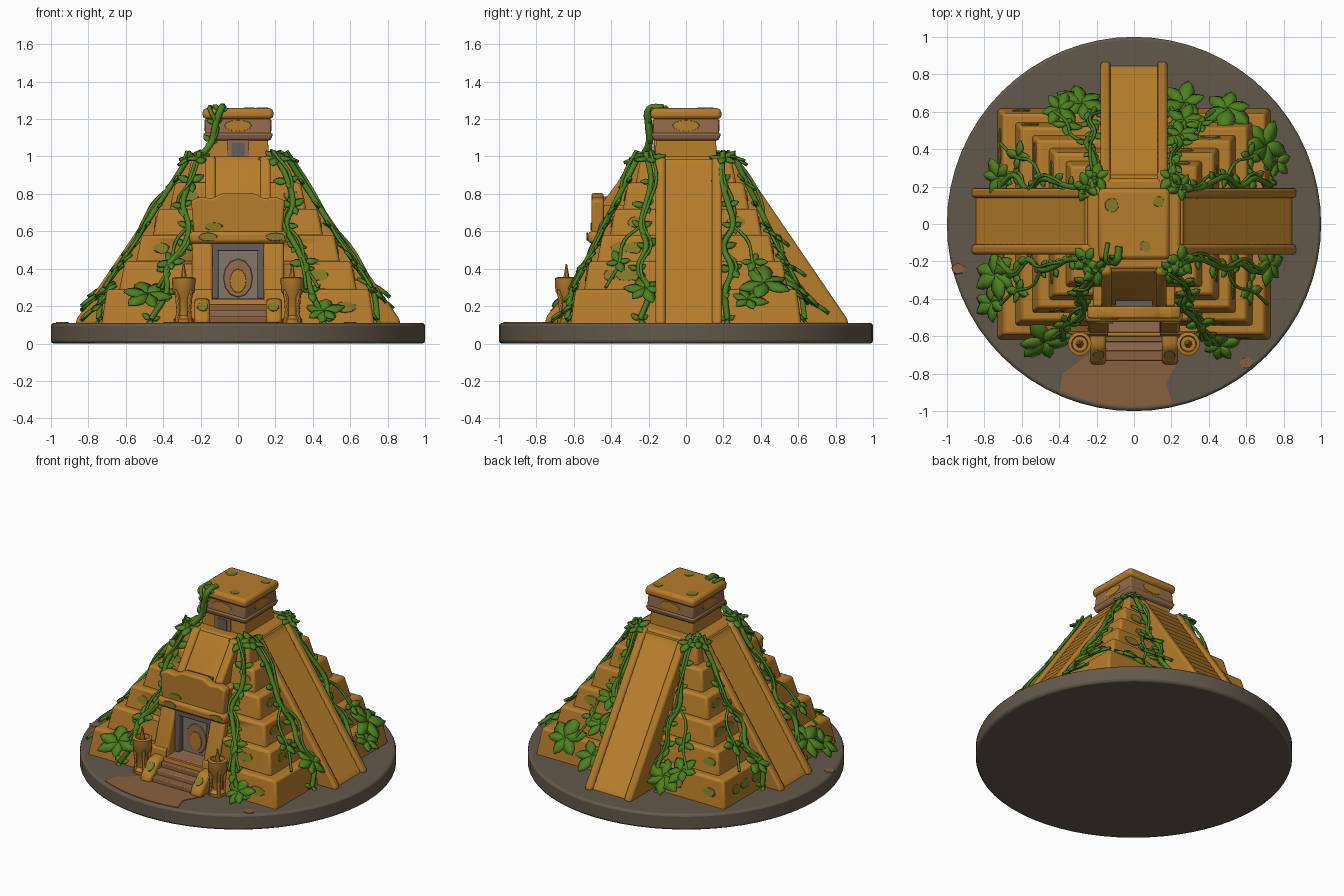
import bpy, bmesh, math, random
from mathutils import Matrix, Vector

random.seed(4)
if "Cube" in bpy.data.objects:
    bpy.data.objects.remove(bpy.data.objects["Cube"])


def material(name, *rgb):
    m = bpy.data.materials.new(name)
    m.use_nodes = True
    m.diffuse_color = (*rgb, 1)
    m.node_tree.nodes["Principled BSDF"].inputs["Base Color"].default_value = (*rgb, 1)
    return m


STONE = material("ochre stone", .47, .205, .024)
GREEN = material("leaf green", .075, .215, .013)
MOSS = material("moss", .23, .2, .02)
GROUND = material("grey earth", .125, .098, .07)
SAND = material("brown sand", .25, .12, .05)
TRIM = material("brown trim", .29, .145, .07)
GREY = material("door grey", .13, .112, .105)
PALE = material("door panel", .23, .18, .14)


def finish(name, bm, mat, bevel=0.0, matrix=None):
    """Turn a bmesh into a named, softly shaded object."""
    bmesh.ops.recalc_face_normals(bm, faces=bm.faces)
    mesh = bpy.data.meshes.new(name)
    bm.to_mesh(mesh)
    bm.free()
    mesh.materials.append(mat)
    ob = bpy.data.objects.new(name, mesh)
    bpy.context.collection.objects.link(ob)
    if matrix:
        ob.matrix_world = matrix
    if bevel:
        mod = ob.modifiers.new("soft edges", 'BEVEL')
        mod.width, mod.segments = bevel, 2
    bpy.ops.object.select_all(action='DESELECT')
    ob.select_set(True)
    bpy.context.view_layer.objects.active = ob
    bpy.ops.object.shade_smooth_by_angle(angle=math.radians(40))
    return ob


def prism(name, pts, axis, a, b, mat, bevel=0.0, matrix=None):
    """Extrude a profile along an axis from a to b."""
    order = {'x': lambda p, h: (h, *p), 'y': lambda p, h: (p[0], h, p[1]), 'z': lambda p, h: (*p, h)}[axis]
    bm = bmesh.new()
    lo, hi = [[bm.verts.new(order(p, h)) for p in pts] for h in (a, b)]
    bm.faces.new(lo)
    bm.faces.new(hi)
    for i in range(len(pts)):
        j = (i + 1) % len(pts)
        bm.faces.new((lo[i], lo[j], hi[j], hi[i]))
    return finish(name, bm, mat, bevel, matrix)


def block(name, x0, x1, y0, y1, z0, z1, mat, bevel=0.0):
    return prism(name, [(x0, y0), (x1, y0), (x1, y1), (x0, y1)], 'z', z0, z1, mat, bevel)


def frustum(name, bottom, top, z0, z1, mat, bevel=0.0):
    """Tapered block given by its half sizes below and above."""
    bm = bmesh.new()
    bmesh.ops.create_cube(bm, size=2)
    for v in bm.verts:
        hx, hy = top if v.co.z > 0 else bottom
        v.co = (v.co.x * hx, v.co.y * hy, z1 if v.co.z > 0 else z0)
    return finish(name, bm, mat, bevel)


def half_x(z):
    return min(.73, .70 - .641 * (z - .29))


def half_y(z):
    return min(.62, .59 - .493 * (z - .29))


def place(side, u, z, off=0.0):
    """Point on the sloping envelope; sides are front, +x, back, -x."""
    dx, dy = half_x(z) + off, half_y(z) + off
    return Vector([(u, -dy, z), (dx, u, z), (u, dy, z), (-dx, u, z)][side])


# Round base with a sandy patch at the entrance
bm = bmesh.new()
bmesh.ops.create_cone(bm, cap_ends=True, segments=64, radius1=1, radius2=1, depth=.11,
                      matrix=Matrix.Translation((0, 0, .055)))
finish("round_base", bm, GROUND, .015)
rim = [(.975 * math.sin(a), -.975 * math.cos(a)) for a in [-.42 + .07 * i for i in range(10)]]
prism("sand_patch", rim + [(.17, -.85), (.24, -.72), (-.25, -.7), (-.38, -.8)], 'z', .108, .114, SAND)

# Stepped pyramid with a recess for the doorway
recess = block("doorway_cutter", -.14, .14, -.8, -.445, .235, .545, GREY)
recess.hide_render = recess.hide_viewport = True
levels = [.10, .29, .44, .58, .72, .86, 1.0]
for i, (z0, z1) in enumerate(zip(levels, levels[1:])):
    hx, hy = half_x(z1), half_y(z1)
    tier = frustum(f"tier_{i + 1}", (hx + .032, hy + .03), (hx, hy), z0 - .01, z1, STONE, .015)
    if i < 3:
        cut = tier.modifiers.new("doorway", 'BOOLEAN')
        cut.operation, cut.object = 'DIFFERENCE', recess

# Long worn stairways on the back and both flanks
STEPS = 18
for name, angle, shift in (("back", 0, 0), ("left", -90, .015), ("right", 90, .015)):
    m = Matrix.Translation((0, shift, 0)) @ Matrix.Rotation(math.radians(angle), 4, 'Z')
    flight = [(.2, .1)]
    for s in range(STEPS):
        y, z = .85 - s * .6 / STEPS, .1 + s * .89 / STEPS
        flight += [(y, z), (y - .022, z + .043)]
    flight.append((.2, .99))
    prism(name + "_steps", flight, 'x', -.14, .14, STONE, 0, m)
    for k in (-1, 1):
        rail = [(.2, .1), (.87, .1), (.86, .135), (.27, 1.0), (.2, 1.0)]
        prism(name + "_stair_rail", rail, 'x', k * .125, k * .178, STONE, .015, m)

# Temple on top
frustum("temple_wall", (.165, .165), (.16, .16), .98, 1.1, STONE, .006)
frustum("temple_cornice", (.175, .175), (.188, .188), 1.085, 1.125, TRIM, .012)
frustum("temple_frieze", (.178, .178), (.172, .172), 1.12, 1.21, TRIM, .008)
frustum("temple_roof", (.19, .19), (.188, .188), 1.2, 1.258, STONE, .02)
block("temple_door_frame", -.06, .06, -.171, -.163, .99, 1.09, TRIM)
block("temple_door", -.035, .035, -.174, -.166, 1.0, 1.075, GREY)

# Upper front stair behind the portal
prism("front_ramp", [(-.15, .5), (-.43, .5), (-.43, .75), (-.25, .99), (-.15, .99)], 'x', -.14, .14, STONE, .008)
for k in (-1, 1):
    prism("front_ramp_rail", [(-.15, .5), (-.445, .5), (-.445, .755), (-.265, 1.0), (-.15, 1.0)],
          'x', k * .12, k * .175, STONE, .012)
block("slab_prop", -.1, .1, -.442, -.41, .72, .785, GREY)

# Entrance portal
block("portal_core", -.22, .22, -.44, -.2, .1, .74, STONE, .01)
for k in (-1, 1):
    prism("portal_pillar", [(-.3, .1), (-.6, .1), (-.59, .26), (-.49, .57), (-.3, .57)],
          'x', k * .135, k * .245, STONE, .015)
    prism("step_cheek", [(-.55, .1), (-.755, .1), (-.745, .15), (-.66, .235), (-.55, .245)],
          'x', k * .15, k * .235, STONE, .02)
    block("door_jamb", *sorted((k * .105, k * .14)), -.5, -.43, .24, .53, GREY, .006)
block("door_head", -.14, .14, -.5, -.43, .495, .55, GREY, .006)
block("door_panel", -.11, .11, -.455, -.43, .24, .5, PALE)
wave = [(-.25, .765), (-.2, .785), (-.14, .775), (-.08, .805), (.08, .805), (.14, .775), (.2, .785), (.25, .765)]
prism("portal_slab", [(.235, .55), (-.235, .55)] + wave, 'y', -.505, -.44, STONE, .012)
block("slab_lip", -.26, .26, -.525, -.44, .535, .6, STONE, .02)
for s in range(4):
    block("front_step", -.16, .16, -.73 + s * .05, -.42, .1, .145 + s * .032, TRIM if s % 2 else SAND, .006)


# Flat discs: door emblem, frieze ovals, moss and sand spots
def patch(name, centre, normal, w, h, mat, sides=12, ragged=0.0):
    bm = bmesh.new()
    rot = Vector(normal).to_track_quat('Z', 'Y').to_matrix().to_4x4()
    bmesh.ops.create_cone(bm, cap_ends=True, segments=sides, radius1=1, radius2=.95, depth=.008)
    for v in bm.verts:
        r = 1 + random.uniform(-ragged, ragged)
        v.co.x *= w * r
        v.co.y *= h * r
    return finish(name, bm, mat, 0, Matrix.Translation(centre) @ rot)


patch("door_emblem_ring", (0, -.457, .35), (0, -1, 0), .08, .105, TRIM)
patch("door_emblem", (0, -.462, .335), (0, -1, 0), .045, .065, STONE)
normals = [(0, -1, 0), (1, 0, 0), (0, 1, 0), (-1, 0, 0)]
for n in normals:
    patch("frieze_oval", Vector(n) * .175 + Vector((0, 0, 1.165)), n, .075, .03, STONE)
walls = list(zip(levels, levels[1:]))[:5]
for side, n in enumerate(normals):
    for i in range(9):
        z0, z1 = random.choice(walls)
        room = (half_x if side % 2 == 0 else half_y)(z1) - .05
        u = random.choice((-1, 1)) * random.uniform(min(.24, room), room)
        patch("moss_patch", place(side, u, z1) + Vector(n) * .016 - Vector((0, 0, (z1 - z0) / 2)),
              Vector(n) + Vector((0, 0, .19)), random.uniform(.03, .06), .03, MOSS, 10, .12)
for x, y, r in ((-.12, .1, .04), (.06, -.12, .03), (.13, .12, .03)):
    patch("roof_moss", (x, y, 1.257), (0, 0, 1), r, r, MOSS, 10, .12)
for x, y, z in ((-.13, -.506, .625), (.2, -.527, .57), (-.16, -.527, .57)):
    patch("slab_moss", (x, y, z), (0, -1, 0), .05, .022, MOSS, 10, .12)
for k in (-1, 1):
    patch("cheek_moss", (k * .19, -.7, .196), (0, -.7, .7), .03, .035, MOSS, 10, .12)
for x, y in ((.6, -.74), (-.94, -.24)):
    patch("sand_spot", (x, y, .11), (0, 0, 1), .035, .03, SAND, 10, .12)

# Braziers beside the entrance
bowl = [(0, .1), (.05, .1), (.052, .13), (.03, .15), (.036, .24), (.06, .28), (.063, .35), (.045, .355), (.04, .33), (0, .33)]
for k in (-1, 1):
    at = Matrix.Translation((k * .29, -.64, 0))
    bm = bmesh.new()
    vs = [bm.verts.new((r, 0, z)) for r, z in bowl]
    es = [bm.edges.new(p) for p in zip(vs, vs[1:])]
    bmesh.ops.spin(bm, geom=vs + es, cent=(0, 0, 0), axis=(0, 0, 1), angle=math.tau, steps=14)
    bmesh.ops.remove_doubles(bm, verts=bm.verts, dist=.0005)
    finish("brazier", bm, STONE, 0, at)
    for a in range(4):
        turn = at @ Matrix.Rotation(a * math.pi / 2 + .78, 4, 'Z')
        prism("brazier_leg", [(.035, .1), (.06, .1), (.048, .18), (.062, .29), (.035, .28)],
              'x', -.01, .01, STONE, .004, turn)
    bm = bmesh.new()
    bmesh.ops.create_cone(bm, segments=7, radius1=.022, radius2=.004, depth=.1, cap_ends=True)
    finish("brazier_flame", bm, STONE, 0, at @ Matrix.Translation((0, 0, .375)))

# Foliage: every leaf goes into one mesh
leaves = bmesh.new()


def leaf(frame, length):
    rows = []
    for t, w in ((0, .05), (.25, .27), (.5, .33), (.78, .24), (1, .02)):
        z = -.22 * t * t
        rows.append([leaves.verts.new(frame @ (Vector((t, s * w, z - abs(s) * .09)) * length)) for s in (-1, 0, 1)])
    for p, q in zip(rows, rows[1:]):
        for i in (0, 1):
            leaves.faces.new((p[i], p[i + 1], q[i + 1], q[i]))


def cluster(point, side, size, count, tilt=.8):
    """Leaves fanned out in the plane of the slope."""
    base = Matrix.Translation(point) @ Matrix.Rotation((side - 1) * math.pi / 2, 4, 'Z') @ Matrix.Rotation(tilt, 4, 'Y')
    start = random.uniform(-.4, .4)
    for i in range(count):
        yaw = start + i * math.tau / count + random.uniform(-.25, .25)
        lift = Matrix.Rotation(-random.uniform(.05, .4), 4, 'Y')
        leaf(base @ Matrix.Rotation(yaw, 4, 'Z') @ lift, size * random.uniform(.8, 1.15))


def vine(points, radius):
    cu = bpy.data.curves.new("vine", 'CURVE')
    cu.dimensions, cu.bevel_depth, cu.bevel_resolution = '3D', radius, 1
    cu.resolution_u, cu.use_fill_caps = 4, True
    sp = cu.splines.new('BEZIER')
    sp.bezier_points.add(len(points) - 1)
    for bp, p in zip(sp.bezier_points, points):
        bp.co, bp.handle_left_type, bp.handle_right_type = p, 'AUTO', 'AUTO'
    cu.materials.append(GREEN)
    ob = bpy.data.objects.new("vine", cu)
    bpy.context.collection.objects.link(ob)


heights = [1.02, .87, .74, .63, .52, .4, .28, .13]
front = [.2, .26, .29, .265, .3, .37, .38, .45]
flank = [.2, .2, .22, .24, .2, .25, .2, .23]
for side in range(4):
    for k in (-1, 1):
        us = front if side == 0 else flank
        path = [place(side, k * (u + random.uniform(-.015, .015)), z, .015) for u, z in zip(us, heights)]
        vine(path, .016)
        vine([p + Vector((random.uniform(-.03, .03), random.uniform(-.03, .03), .01)) for p in path[:-1]], .009)
        for p in path[1:]:
            cluster(p, side, random.uniform(.05, .075), 3)
        # Side shoot wandering away from the main stem
        vine([path[3], place(side, k * .33, .55, .01), place(side, k * .36, .42, .02), place(side, k * .43, .3, .02)], .009)
        cluster(place(side, k * .36, .44, .02), side, .075, 4)
        cluster(place(side, k * .2, 1.0, .01), side, .08, 5, .4)

# Big plants: side, sideways position, height, leaf length
for side, u, z, size in ((0, -.48, .27, .13), (0, .46, .18, .1), (1, -.22, .3, .1), (1, .42, .33, .14),
                         (1, .33, .24, .1), (2, .27, .24, .13), (2, -.28, .24, .13), (2, .5, .29, .14),
                         (2, -.4, .3, .1), (2, .27, .42, .1), (2, .25, .58, .09), (3, -.27, .27, .13),
                         (3, .25, .3, .1), (3, -.42, .2, .1)):
    cluster(place(side, u, z, .035), side, size, 6, .65)

# Creeper hanging over the temple corner
vine([(-.08, -.12, 1.262), (-.09, -.195, 1.255), (-.12, -.2, 1.17), (-.14, -.195, 1.08), (-.2, -.23, 1.0)], .02)
vine([(-.14, -.1, 1.262), (-.15, -.198, 1.25), (-.11, -.2, 1.15), (-.17, -.19, 1.03)], .012)
for p in ((-.1, -.19, 1.25), (-.12, -.2, 1.18), (-.15, -.2, 1.08)):
    cluster(Vector(p), 0, .045, 3, 1.2)

ob = finish("vine_leaves", leaves, GREEN)
mod = ob.modifiers.new("leaf thickness", 'SOLIDIFY')
mod.thickness = .012
